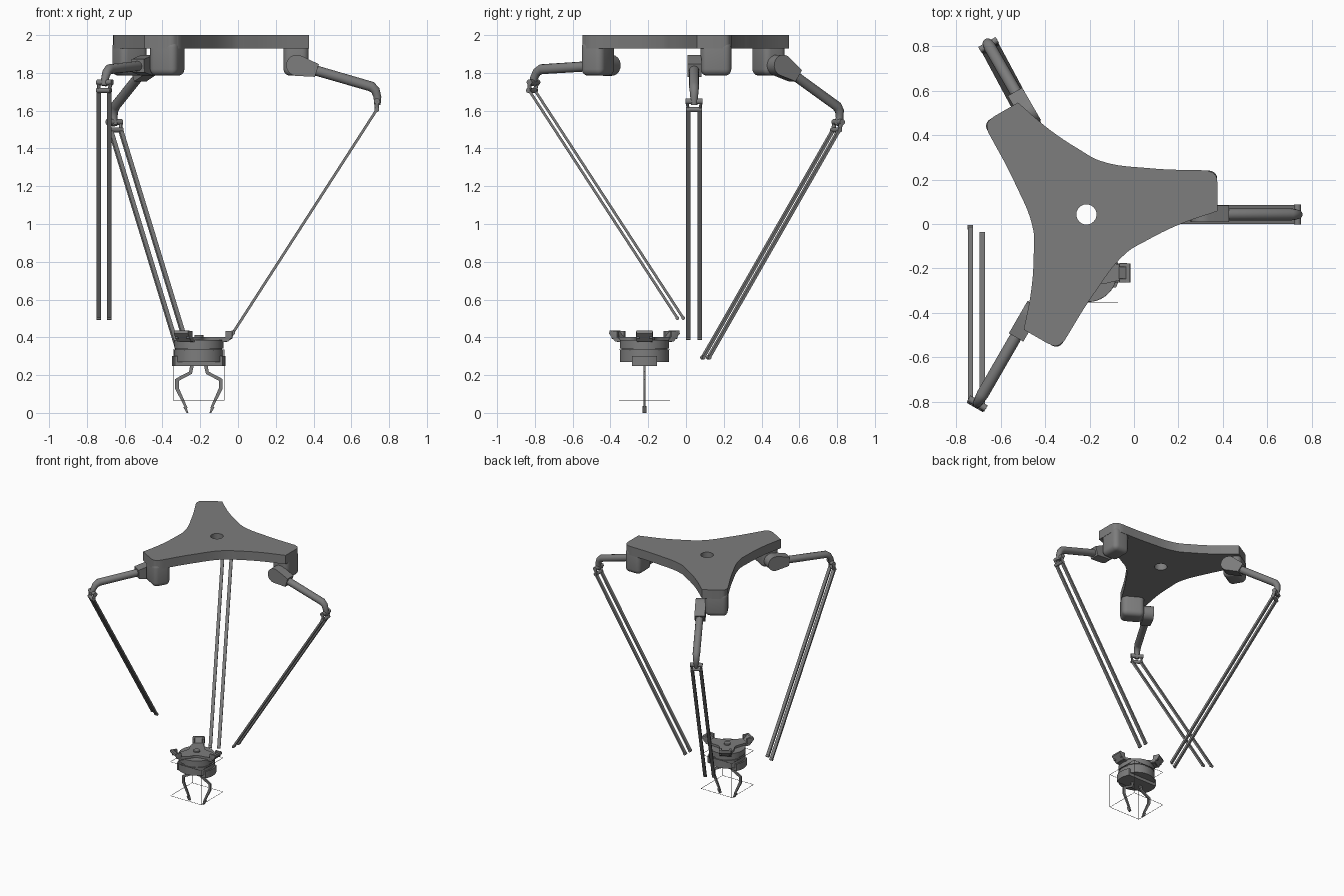
import bpy, bmesh, math
from mathutils import Matrix, Vector

if "Cube" in bpy.data.objects:
    bpy.data.objects.remove(bpy.data.objects["Cube"], do_unlink=True)

GREY = (0.205, 0.205, 0.205, 1)
mat = bpy.data.materials.new("mid_grey")
mat.use_nodes = True
mat.diffuse_color = GREY
mat.node_tree.nodes["Principled BSDF"].inputs["Base Color"].default_value = GREY


def finish(ob, M):
    """Give the part its colour, place it and shade it."""
    ob.data.materials.clear()
    ob.data.materials.append(mat)
    ob.data.transform(M)
    bpy.ops.object.select_all(action="DESELECT")
    ob.select_set(True)
    bpy.context.view_layer.objects.active = ob
    bpy.ops.object.shade_smooth_by_angle(angle=math.radians(35))


def from_bmesh(name, bm, M=Matrix()):
    bmesh.ops.recalc_face_normals(bm, faces=bm.faces)
    me = bpy.data.meshes.new(name)
    bm.to_mesh(me)
    bm.free()
    ob = bpy.data.objects.new(name, me)
    bpy.context.collection.objects.link(ob)
    finish(ob, M)


def from_curve(name, cu, M):
    ob = bpy.data.objects.new(name, cu)
    bpy.context.collection.objects.link(ob)
    bpy.ops.object.select_all(action="DESELECT")
    ob.select_set(True)
    bpy.context.view_layer.objects.active = ob
    bpy.ops.object.convert(target="MESH")
    finish(bpy.context.object, M)


def box(name, lo, hi, bevel, M):
    lo, hi = Vector(lo), Vector(hi)
    bm = bmesh.new()
    bmesh.ops.create_cube(bm, size=1)
    bmesh.ops.scale(bm, vec=hi - lo, verts=bm.verts)
    bmesh.ops.translate(bm, vec=(lo + hi) / 2, verts=bm.verts)
    if bevel:
        bmesh.ops.bevel(bm, geom=bm.edges[:], offset=bevel, segments=5,
                        profile=0.5, affect="EDGES")
    from_bmesh(name, bm, M)


def bar(name, p, q, side, wide, thick, sides=12):
    """Bar from p to q, wide along side: oval, or rectangular with four sides."""
    d = q - p
    a = side.normalized()
    b = d.normalized().cross(a).normalized()
    bm = bmesh.new()
    r = math.sqrt(2) if sides == 4 else 1
    turn = Matrix.Rotation(math.pi / sides, 4, "Z")
    bmesh.ops.create_cone(bm, cap_ends=True, segments=sides, radius1=r, radius2=r,
                          depth=1, matrix=turn)
    for v in bm.verts:
        x, y, z = v.co
        v.co = (p + q) / 2 + a * x * wide + b * y * thick + d * z
    from_bmesh(name, bm)


def disc(name, centre, r, z0, z1):
    c = Vector(centre)
    bar(name, c + Vector((0, 0, z0)), c + Vector((0, 0, z1)), Vector((1, 0, 0)), r, r, 48)


def prism(name, pts, t0, t1, M):
    """Profile in the local x-z plane, extruded along local y."""
    bm = bmesh.new()
    f = bm.faces.new([bm.verts.new((x, t0, z)) for x, z in pts])
    ext = bmesh.ops.extrude_face_region(bm, geom=[f])["geom"]
    bmesh.ops.translate(bm, vec=(0, t1 - t0, 0),
                        verts=[v for v in ext if isinstance(v, bmesh.types.BMVert)])
    from_bmesh(name, bm, M)


def star_plate(name, centre, tip, hole, z0, z1):
    """Three-armed plate: tip lists (x, y, corner) for one arm, repeated by thirds."""
    cu = bpy.data.curves.new(name, "CURVE")
    cu.dimensions, cu.fill_mode, cu.resolution_u = "2D", "BOTH", 8
    cu.extrude = (z1 - z0) / 2
    turned = [(Matrix.Rotation(k * math.tau / 3, 3, "Z") @ Vector((x, y, 0)), c)
              for k in range(3) for x, y, c in tip]
    ring = [(Vector((hole * math.cos(a), hole * math.sin(a), 0)), False)
            for a in [i * math.tau / 8 for i in range(8)]]
    for pts in (turned, ring):
        sp = cu.splines.new("BEZIER")
        sp.bezier_points.add(len(pts) - 1)
        sp.use_cyclic_u = True
        for bp, (co, corner) in zip(sp.bezier_points, pts):
            bp.co = co
            bp.handle_left_type = bp.handle_right_type = "VECTOR" if corner else "AUTO"
    from_curve(name, cu, Matrix.Translation((*centre, (z0 + z1) / 2)))


# Base plate
BASE = (-0.214, 0.043)
star_plate("base_plate", BASE,
           [(0.59, 0.015, True), (0.59, 0.14, True), (0.58, 0.178, False), (0.545, 0.198, True),
            (0.285, 0.208, False), (0.06, 0.242, False), (-0.03, 0.291, False),
            (-0.165, 0.381, False)], 0.045, 1.93, 2.0)

# Arms: name, turn, pitch of the upper link, run of the lower rods
ARMS = [("left", 0, 17, (-0.78, 0, -1.21)),
        ("back", 120, 33, (0.37, -0.69, -1.205)),
        ("front", 240, 4, (0, 0.785, -1.205))]
UP = Vector((0, 0, 1))
for name, turn, pitch, run in ARMS:
    run = Vector(run)
    M = Matrix.Translation((*BASE, 0)) @ Matrix.Rotation(math.radians(turn), 4, "Z")
    box(name + "_motor_housing", (0.455, 0.035, 1.785), (0.588, 0.197, 1.97), 0.035, M)
    L = M @ Matrix.Translation((0.525, 0, 1.84)) @ Matrix.Rotation(math.radians(pitch), 4, "Y")

    # Shoulder: round behind, tapering towards the tube
    arc = [math.radians(80 + 20 * i) for i in range(11)]
    head = [(0.056 * math.cos(a), 0.056 * math.sin(a)) for a in arc]
    prism(name + "_shoulder", head + [(0.11, -0.03), (0.11, 0.04)], -0.035, 0.04, L)

    # Upper link tube with the bent elbow
    cu = bpy.data.curves.new(name + "_upper_link", "CURVE")
    cu.dimensions, cu.bevel_depth, cu.bevel_resolution = "3D", 0.027, 4
    cu.use_fill_caps = True
    path = [(0.09, 0.003), (0.41, 0.008), (0.437, -0.005), (0.458, -0.036), (0.469, -0.075)]
    sp = cu.splines.new("POLY")
    sp.points.add(len(path) - 1)
    for i, (x, z) in enumerate(path):
        sp.points[i].co = (x, 0, z, 1)
        sp.points[i].radius = 1 - 0.12 * max(i - 1, 0)
    from_curve(name + "_upper_link", cu, L)

    # Elbow bars, lugs and the paired lower rods
    elbow = L @ Vector((0.474, 0, -0.1))
    upper = L @ Vector((0.462, 0, -0.058))
    side = (L.to_3x3() @ Vector((0, 1, 0))).normalized()
    bar(name + "_elbow_bar", elbow - side * 0.042, elbow + side * 0.042, UP, 0.013, 0.013)
    bar(name + "_elbow_yoke", upper - side * 0.045, upper + side * 0.045, UP, 0.016, 0.016)
    across = UP.cross(-run).normalized()
    for s, label in ((-1, "a"), (1, "b")):
        p = elbow + side * s * 0.031
        q = p + run
        bar(f"{name}_lower_rod_{label}", p, q, across, 0.0118, 0.007, 4)
        link = upper + side * s * 0.038
        bar(f"{name}_elbow_lug_{label}", link, p, side, 0.008, 0.012)
        bar(f"{name}_rod_pin_{label}", q - across * 0.012, q + across * 0.012, UP, 0.01, 0.01)

# Moving platform with its three brackets
TOOL = (-0.207, -0.22)
T = Matrix.Translation((*TOOL, 0))
star_plate("platform", TOOL,
           [(0.15, -0.032, True), (0.15, 0.032, True), (0.085, 0.055, False),
            (0.035, 0.06, False), (-0.005, 0.1, False)], 0.015, 0.375, 0.402)
disc("platform_boss", (*TOOL, 0), 0.024, 0.375, 0.413)
for k in range(3):
    R = T @ Matrix.Rotation(k * math.tau / 3, 4, "Z")
    prism(f"platform_bracket_{k + 1}",
          [(0.115, 0.378), (0.155, 0.378), (0.192, 0.42), (0.188, 0.435), (0.172, 0.435), (0.14, 0.402)],
          -0.043, 0.043, R)
    for s in (-1, 1):
        box(f"bracket_lug_{k + 1}", (0.14, s * 0.035 - 0.009, 0.392),
            (0.178, s * 0.035 + 0.009, 0.434), 0.004, R)

# Tool body
disc("tool_collar", (*TOOL, 0), 0.13, 0.342, 0.385)
disc("tool_groove", (*TOOL, 0), 0.123, 0.33, 0.345)
disc("tool_body", (*TOOL, 0), 0.131, 0.27, 0.333)

# Finger mount: flat bar with round ends
ends = [math.radians(base + 7 * i) for base in (-28, 152) for i in range(9)]
prism("finger_mount", [(0.142 * math.cos(a), 0.142 * math.sin(a)) for a in ends],
      -0.302, -0.247, T @ Matrix.Rotation(-math.pi / 2, 4, "X"))

# Gripper fingers, mirrored
outer = [(0.045, 0.26), (0.052, 0.218), (0.107, 0.19), (0.126, 0.178), (0.126, 0.128), (0.07, 0.02)]
inner = [(0.06, 0.026), (0.106, 0.132), (0.106, 0.17), (0.037, 0.207), (0.025, 0.26)]
for s, label in ((1, "left"), (-1, "right")):
    prism(label + "_finger", [(s * x, z) for x, z in outer + inner], -0.006, 0.006, T)
    prism(label + "_fingertip", [(s * x, z) for x, z in
                                 ((0.056, 0.0), (0.066, 0.0), (0.082, 0.03), (0.068, 0.036))],
          -0.01, 0.01, T)

# Thin wire cage around the gripper
h, w, low, high = 0.135, 0.001, 0.066, 0.335
for a in (-h, h):
    for z in (low, high):
        box("cage_rail_x", (-h, a - w, z - w), (h, a + w, z + w), 0, T)
        box("cage_rail_y", (a - w, -h, z - w), (a + w, h, z + w), 0, T)
    for b in (-h, h):
        box("cage_post", (a - w, b - w, low), (a + w, b + w, high), 0, T)
